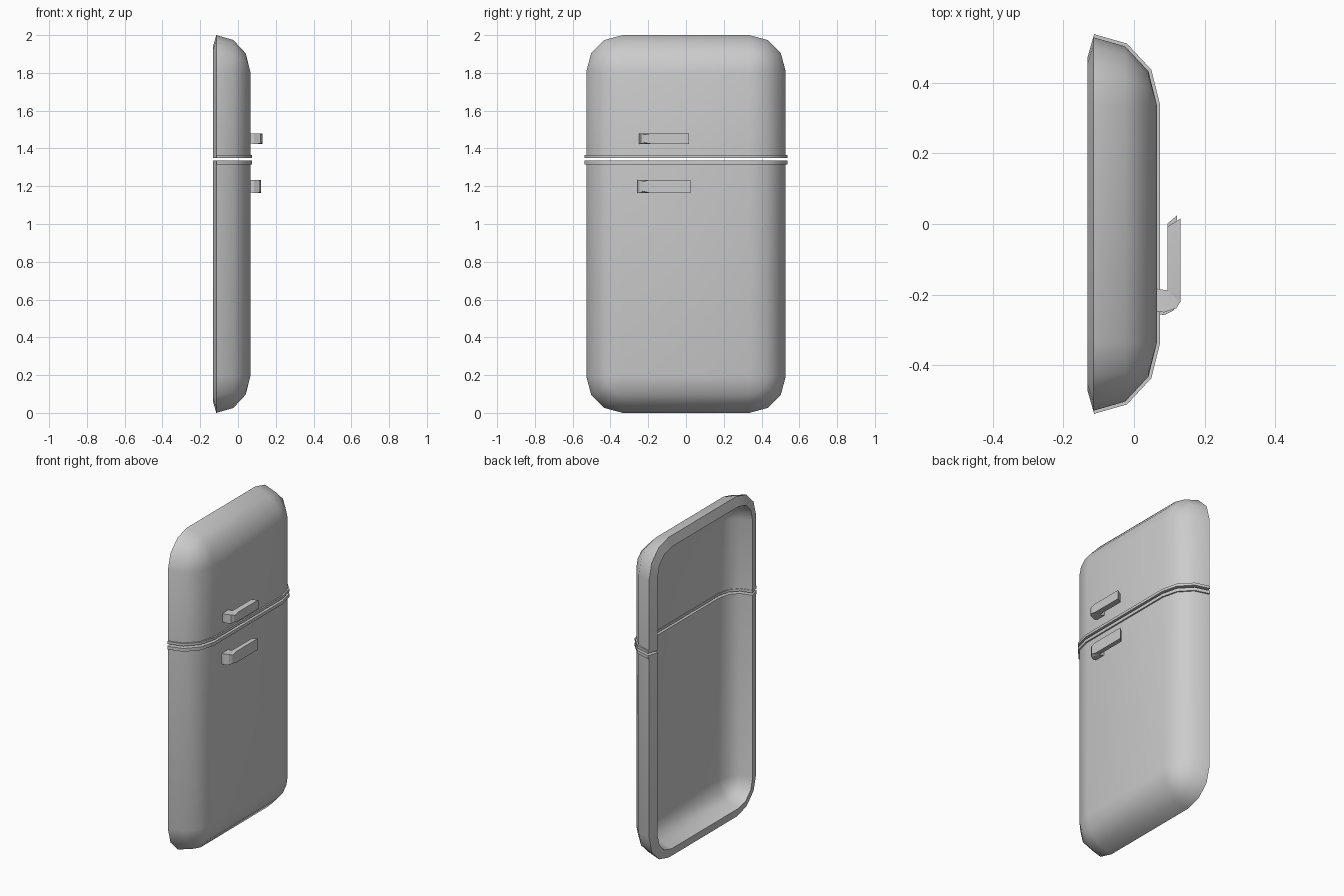
import bpy, bmesh, math

cube = bpy.data.objects.get("Cube")
if cube:
    bpy.data.objects.remove(cube, do_unlink=True)

# One grey enamel for everything
grey = bpy.data.materials.new("grey enamel")
grey.use_nodes = True
COL = (0.6, 0.6, 0.6, 1.0)
grey.diffuse_color = COL
grey.node_tree.nodes["Principled BSDF"].inputs["Base Color"].default_value = COL

R = 0.193                      # rounding radius in the door plane
CY, Z_LOW, Z_HIGH = 0.335, R, 2 - R
X_BACK, DEPTH = -0.115, 0.18   # rim position and bulge towards +x
WALL = 0.06
SEG = 3


def outline(x, r):
    """Rounded rectangle in the yz plane."""
    pts = []
    for i, (cy, cz) in enumerate([(CY, Z_HIGH), (-CY, Z_HIGH), (-CY, Z_LOW), (CY, Z_LOW)]):
        for k in range(SEG + 1):
            a = math.pi / 2 * (i + k / SEG)
            pts.append((x, cy + r * math.cos(a), cz + r * math.sin(a)))
    return pts


def finish(obj, angle):
    """Bake modifiers, then smooth the soft edges."""
    obj.data.materials.append(grey)
    bpy.ops.object.select_all(action='DESELECT')
    obj.select_set(True)
    bpy.context.view_layer.objects.active = obj
    bpy.ops.object.convert(target='MESH')
    bpy.ops.object.shade_smooth_by_angle(angle=math.radians(angle))


def new_object(name, bm):
    mesh = bpy.data.meshes.new(name)
    bm.to_mesh(mesh)
    bm.free()
    obj = bpy.data.objects.new(name, mesh)
    bpy.context.collection.objects.link(obj)
    return obj


def shell(name, z0, z1, inward, outward):
    """Slice of the pillow-shaped door skin between two heights, given thickness."""
    bm = bmesh.new()
    rings = []
    for k in range(SEG + 1):
        t = math.pi / 2 * k / SEG
        rings.append([bm.verts.new(p) for p in
                      outline(X_BACK + DEPTH * math.sin(t), max(R * math.cos(t), 0.0))])
    n = len(rings[0])
    for a, b in zip(rings, rings[1:]):
        for i in range(n):
            j = (i + 1) % n
            bm.faces.new((a[i], a[j], b[j], b[i]))
    bm.faces.new(rings[-1])
    bmesh.ops.remove_doubles(bm, verts=bm.verts, dist=1e-4)
    bmesh.ops.recalc_face_normals(bm, faces=bm.faces)
    front = max(bm.faces, key=lambda f: f.calc_area())
    if front.normal.x < 0:
        bmesh.ops.reverse_faces(bm, faces=bm.faces)
    for z, side in ((z0, -1), (z1, 1)):
        geom = bm.verts[:] + bm.edges[:] + bm.faces[:]
        bmesh.ops.bisect_plane(bm, geom=geom, plane_co=(0, 0, z),
                               plane_no=(0, 0, side), clear_outer=True)
    obj = new_object(name, bm)
    solid = obj.modifiers.new("wall", 'SOLIDIFY')
    solid.thickness = inward + outward
    solid.offset = (outward - inward) / (outward + inward)
    solid.use_even_offset = True
    finish(obj, 40)


# Two hollow doors with a gap between them, each edged by a raised bead
shell("upper_door", 1.352, 3.0, WALL, 0.0)
shell("lower_door", -1.0, 1.334, WALL, 0.0)
shell("upper_door_bead", 1.350, 1.366, WALL + 0.003, 0.009)
shell("lower_door_bead", 1.316, 1.336, WALL + 0.003, 0.009)


# Handles: a post and a bar in one plan outline (x, y, height factor)
HANDLE = [(0.05, -0.245, 0.85), (0.085, -0.25, 1), (0.12, -0.238, 0.95),
          (0.131, -0.22, 0.75), (0.131, -0.185, 1), (0.131, 0.015, 1),
          (0.094, -0.008, 1), (0.094, -0.188, 1), (0.05, -0.18, 0.85)]


def handle(name, z, half, dx, stretch):
    bm = bmesh.new()
    layers = []
    for s in (-1, 1):
        layers.append([bm.verts.new((x + (dx if x > 0.1 else 0), y * stretch, z + s * half * h))
                       for x, y, h in HANDLE])
    low, high = layers
    n = len(HANDLE)
    for i in range(n):
        j = (i + 1) % n
        bm.faces.new((low[i], low[j], high[j], high[i]))
    caps = [bm.faces.new(low[::-1]), bm.faces.new(high)]
    bmesh.ops.triangulate(bm, faces=caps)
    bmesh.ops.recalc_face_normals(bm, faces=bm.faces)
    if stretch > 1:  # longer free end
        for v in bm.verts:
            if v.co.y > -0.05:
                v.co.y += 0.009
    finish(new_object(name, bm), 20)


handle("upper_handle", 1.452, 0.028, 0.0, 1.0)
handle("lower_handle", 1.199, 0.035, -0.009, 1.03)
